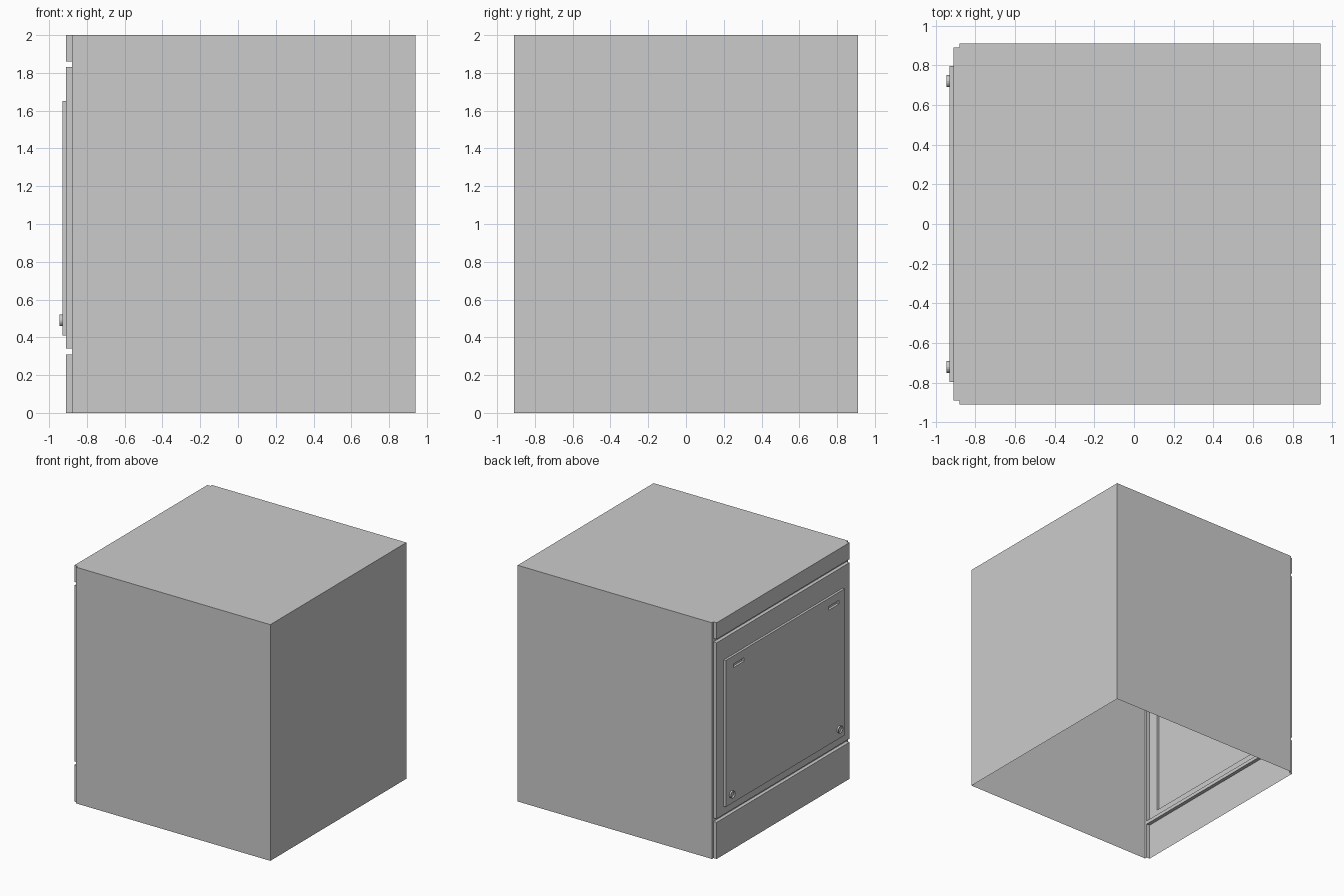
import bpy, bmesh, math
from mathutils import Vector

cube = bpy.data.objects.get("Cube")
if cube:
    bpy.data.objects.remove(cube, do_unlink=True)

grey = bpy.data.materials.new("light_grey")
grey.use_nodes = True
COLOUR = (0.6, 0.6, 0.6, 1)
grey.diffuse_color = COLOUR
grey.node_tree.nodes["Principled BSDF"].inputs["Base Color"].default_value = COLOUR


def finish(bm, name):
    mesh = bpy.data.meshes.new(name)
    bm.to_mesh(mesh)
    bm.free()
    mesh.materials.append(grey)
    obj = bpy.data.objects.new(name, mesh)
    bpy.context.collection.objects.link(obj)
    return obj


def quad(bm, corners, facing):
    """Add a face whose normal points along the given direction."""
    face = bm.faces.new([bm.verts.new(c) for c in corners])
    face.normal_update()
    if face.normal.dot(Vector(facing)) < 0:
        face.normal_flip()


def tray(name, x_in, x_out, rect, holes=(), back=False, bottom=True, inward=False):
    """Hollow sheet pressed out along x; rect and holes are (y0, y1, z0, z1)."""
    bm = bmesh.new()
    y0, y1, z0, z1 = rect
    side = -1 if inward else 1
    # front sheet, cut into cells so that holes can be left open
    ys = sorted({y for r in (rect, *holes) for y in r[:2]})
    zs = sorted({z for r in (rect, *holes) for z in r[2:]})
    for a, b in zip(ys, ys[1:]):
        for c, d in zip(zs, zs[1:]):
            my, mz = (a + b) / 2, (c + d) / 2
            if any(h[0] < my < h[1] and h[2] < mz < h[3] for h in holes):
                continue
            quad(bm, [(x_out, a, c), (x_out, b, c), (x_out, b, d), (x_out, a, d)], (-1, 0, 0))
    # rim walls
    for y, s in ((y0, -side), (y1, side)):
        quad(bm, [(x_in, y, z0), (x_out, y, z0), (x_out, y, z1), (x_in, y, z1)], (0, s, 0))
    for z, s in ((z0, -side), (z1, side)):
        if z == z0 and not bottom:
            continue
        quad(bm, [(x_in, y0, z), (x_out, y0, z), (x_out, y1, z), (x_in, y1, z)], (0, 0, s))
    if back:
        quad(bm, [(x_in, y0, z0), (x_in, y1, z0), (x_in, y1, z1), (x_in, y0, z1)], (1, 0, 0))
    bmesh.ops.remove_doubles(bm, verts=bm.verts, dist=0.0001)
    return finish(bm, name)


# Levels of the panelled side, from the body outwards
BODY, PANEL, DOOR, KNOB = -0.88, -0.91, -0.93, -0.945

lower = (-0.89, 0.89, 0, 0.31)
middle = (-0.89, 0.89, 0.34, 1.83)
upper = (-0.89, 0.89, 1.86, 2.0)
door = (-0.795, 0.795, 0.41, 1.65)
slots = [(-0.72, -0.58, 1.55, 1.58), (0.55, 0.69, 1.55, 1.58)]

# Hollow body, open underneath
tray("cabinet_body", 0.94, BODY, (-0.91, 0.91, 0, 2.0),
     [lower, middle, upper], back=True, bottom=False)

# Raised panels and door
tray("lower_panel", BODY, PANEL, lower, bottom=False)
tray("middle_panel", BODY, PANEL, middle, [door])
tray("upper_panel", BODY, PANEL, upper)
tray("door", PANEL, DOOR, door, slots)

# Recessed slots near the top of the door
for side, slot in zip(("right", "left"), slots):
    tray(f"door_slot_{side}", DOOR, PANEL, slot, inward=True)

# Round fasteners with a sunken centre
for side, y in (("front", -0.72), ("back", 0.72)):
    bm = bmesh.new()
    bmesh.ops.create_cone(bm, cap_ends=True, segments=16, radius1=0.03,
                          radius2=0.03, depth=DOOR - KNOB)
    cap = max(bm.faces, key=lambda f: f.calc_center_median().z)
    bmesh.ops.inset_region(bm, faces=[cap], thickness=0.009)
    bmesh.ops.translate(bm, verts=cap.verts, vec=(0, 0, -0.009))
    knob = finish(bm, f"door_fastener_{side}")
    knob.rotation_euler.y = -math.pi / 2
    knob.location = ((DOOR + KNOB) / 2, y, 0.49)
